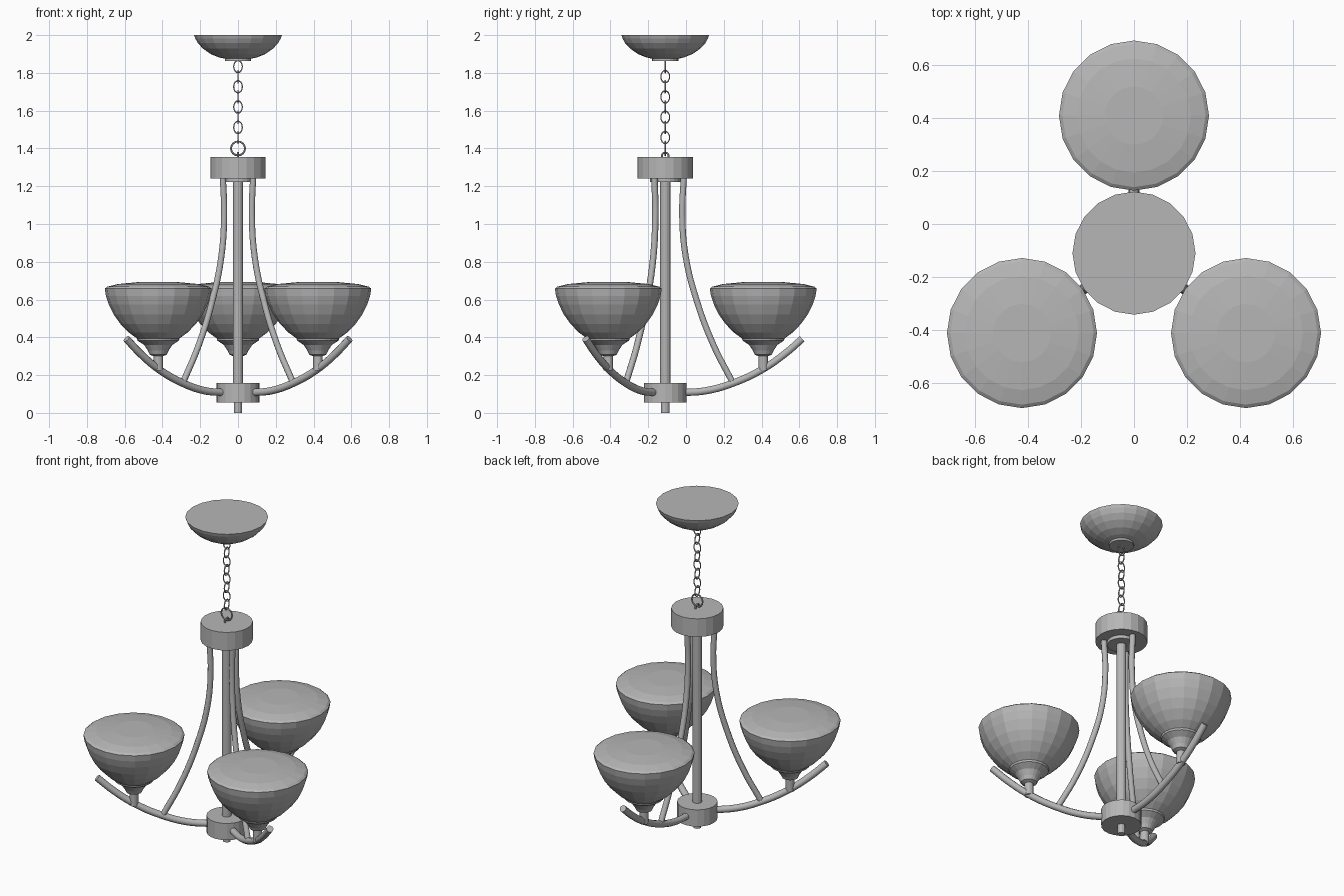
import bpy, bmesh, math
from mathutils import Vector

if "Cube" in bpy.data.objects:
    bpy.data.objects.remove(bpy.data.objects["Cube"])

AXIS = Vector((0, -0.11, 0))          # hanging axis of the fixture
ARM_ANGLES = [90, -35.5, 215.5]       # directions of the three arms

metal = bpy.data.materials.new("brushed_grey")
metal.diffuse_color = (0.47, 0.47, 0.47, 1)
metal.use_nodes = True
metal.node_tree.nodes["Principled BSDF"].inputs["Base Color"].default_value = metal.diffuse_color


def lathe(name, profile, center, sides=20):
    """Closed solid of revolution from (radius, z) points, bottom to top."""
    bm = bmesh.new()
    rings = []
    for r, z in profile:
        rings.append([bm.verts.new((center.x + r * math.cos(2 * math.pi * i / sides),
                                    center.y + r * math.sin(2 * math.pi * i / sides), z))
                      for i in range(sides)])
    for a, b in zip(rings, rings[1:]):
        for i in range(sides):
            j = (i + 1) % sides
            bm.faces.new((a[i], a[j], b[j], b[i]))
    bm.faces.new(rings[0][::-1])
    bm.faces.new(rings[-1])
    me = bpy.data.meshes.new(name)
    bm.to_mesh(me)
    bm.free()
    me.materials.append(metal)
    ob = bpy.data.objects.new(name, me)
    bpy.context.collection.objects.link(ob)
    return ob


def tube(name, path, direction, radius):
    """Round bar along (distance, z) points, pointing away from the axis."""
    cu = bpy.data.curves.new(name, 'CURVE')
    cu.dimensions = '3D'
    cu.bevel_depth = radius
    cu.bevel_resolution = 3
    cu.resolution_u = 5
    cu.use_fill_caps = True
    sp = cu.splines.new('BEZIER')
    sp.bezier_points.add(len(path) - 1)
    for p, (d, z) in zip(sp.bezier_points, path):
        p.co = AXIS + direction * d + Vector((0, 0, z))
        p.handle_left_type = p.handle_right_type = 'AUTO'
    cu.materials.append(metal)
    ob = bpy.data.objects.new(name, cu)
    bpy.context.collection.objects.link(ob)


def link(name, z, size, wire, squash, turned):
    """One chain link standing upright."""
    bpy.ops.mesh.primitive_torus_add(
        major_segments=16, minor_segments=6, major_radius=size, minor_radius=wire,
        location=AXIS + Vector((0, 0, z)),
        rotation=(math.pi / 2, 0, math.pi / 2 if turned else 0))
    ob = bpy.context.object
    ob.name = name
    ob.scale = (squash, 1, 1)
    ob.data.materials.append(metal)


# Ceiling canopy
lathe("ceiling_canopy", [(0.07, 1.862), (0.07, 1.875), (0.10, 1.882), (0.145, 1.90),
                         (0.185, 1.928), (0.212, 1.957), (0.226, 1.982), (0.232, 2.0)], AXIS)

# Chain with alternating links, and the ring on the hub
for i in range(8):
    link("chain_link", 1.834 - 0.0537 * i, 0.032, 0.004, 0.72, i % 2 == 1)
link("hub_ring", 1.40, 0.037, 0.005, 1.0, False)
link("hub_loop", 1.36, 0.018, 0.005, 1.0, True)

# Central column, hubs and finial
lathe("top_hub", [(0.08, 1.222), (0.08, 1.242), (0.146, 1.242), (0.146, 1.354)], AXIS)
lathe("column", [(0.027, 0.15), (0.027, 1.23)], AXIS, 16)
lathe("bottom_hub", [(0.113, 0.056), (0.113, 0.159)], AXIS)
lathe("finial", [(0.022, 0.0), (0.022, 0.06)], AXIS, 12)

# Three arms, each with a brace rod, cup and bowl shade
for a in ARM_ANGLES:
    d = Vector((math.cos(math.radians(a)), math.sin(math.radians(a)), 0))
    tube("arm", [(0.09, 0.107), (0.22, 0.118), (0.36, 0.158), (0.51, 0.228),
                 (0.63, 0.31), (0.725, 0.392)], d, 0.02)
    tube("brace_rod", [(0.098, 1.245), (0.09, 1.05), (0.108, 0.83), (0.165, 0.6),
                       (0.255, 0.36), (0.355, 0.165)], d, 0.017)
    c = AXIS + d * 0.519
    lathe("shade_cup", [(0.025, 0.225), (0.025, 0.30), (0.045, 0.308), (0.055, 0.33),
                        (0.075, 0.36), (0.11, 0.383), (0.113, 0.395)], c)
    lathe("bowl_shade", [(0.10, 0.385), (0.155, 0.425), (0.20, 0.471), (0.235, 0.52),
                         (0.262, 0.575), (0.277, 0.62), (0.283, 0.658), (0.27, 0.668),
                         (0.215, 0.682), (0.11, 0.692)], c)
